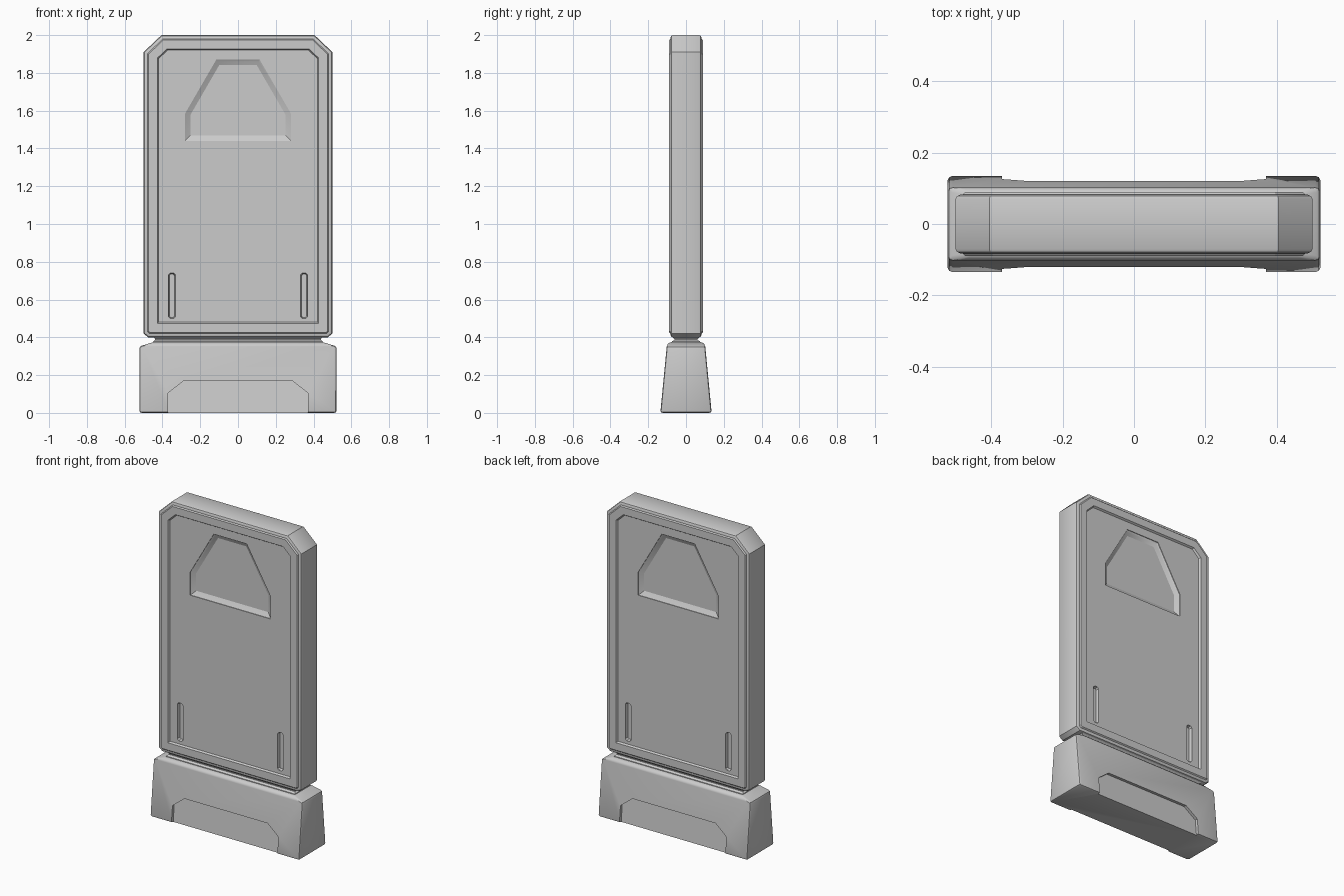
import bpy, bmesh
from mathutils import Vector

if "Cube" in bpy.data.objects:
    bpy.data.objects.remove(bpy.data.objects["Cube"])


def loft(name, rings):
    """Skin a stack of equal-length point rings and cap both ends."""
    bm = bmesh.new()
    vs = [[bm.verts.new(p) for p in r] for r in rings]
    n = len(rings[0])
    for a, b in zip(vs, vs[1:]):
        for i in range(n):
            j = (i + 1) % n
            bm.faces.new((a[i], a[j], b[j], b[i]))
    bm.faces.new(vs[0])
    bm.faces.new(vs[-1])
    bmesh.ops.recalc_face_normals(bm, faces=bm.faces)
    me = bpy.data.meshes.new(name)
    bm.to_mesh(me)
    bm.free()
    ob = bpy.data.objects.new(name, me)
    bpy.context.collection.objects.link(ob)
    return ob


def inset(pts, d):
    """Move every edge of a convex counter-clockwise outline inward by d."""
    out = []
    for i, p in enumerate(pts):
        p = Vector(p)
        e0 = (p - Vector(pts[i - 1])).normalized()
        e1 = (Vector(pts[(i + 1) % len(pts)]) - p).normalized()
        n0, n1 = Vector((-e0.y, e0.x)), Vector((-e1.y, e1.x))
        out.append(p + (n0 + n1) * d / (1 + n0.dot(n1)))
    return out


def upright(name, outline, steps, side=1, slope=0):
    """Loft an x-z outline through (inset, y) steps."""
    return loft(name, [[(p[0], side * (y + slope * p[1]), p[1]) for p in inset(outline, d)]
                       for d, y in steps])


def block(name, levels):
    """Loft rectangles given as (half x, half y, z)."""
    return loft(name, [[(-x, -y, z), (x, -y, z), (x, y, z), (-x, y, z)] for x, y, z in levels])


def mirrored(half):
    return half + [(-x, z) for x, z in reversed(half)]


def cut(target, cutter):
    cutter.hide_render = True
    cutter.hide_set(True)
    m = target.modifiers.new("cut", "BOOLEAN")
    m.operation = "DIFFERENCE"
    m.solver = "EXACT"
    m.object = cutter


def bevel(ob, width, segments=2):
    m = ob.modifiers.new("bevel", "BEVEL")
    m.width, m.segments = width, segments
    m.limit_method = "ANGLE"
    m.angle_limit = 0.4


# Slab with stepped rim and sunken panel on both faces
slab_outline = mirrored([(0.475, 0.4), (0.5, 0.42), (0.5, 1.91), (0.405, 2.0)])
face = [(0, 0.07), (0.004, 0.078), (0.012, 0.082), (0.02, 0.082), (0.026, 0.089),
        (0.073, 0.089), (0.08, 0.078)]
steps = [(d, -y) for d, y in reversed(face)] + face
slab = upright("slab", slab_outline, steps)

# Base block and neck
base = block("base", [(0.522, 0.136, 0), (0.522, 0.102, 0.352), (0.45, 0.092, 0.374)])
bevel(base, 0.012)
neck = block("neck", [(0.45, 0.075, 0.36), (0.45, 0.075, 0.378), (0.44, 0.062, 0.386),
                      (0.44, 0.062, 0.392), (0.45, 0.075, 0.405)])

# Recesses, repeated front and back
window = mirrored([(0.28, 1.44), (0.28, 1.585), (0.115, 1.87)])
foot = mirrored([(0.37, -0.05), (0.37, 0.105), (0.29, 0.168)])
for side, tag in ((1, "front"), (-1, "back")):
    cut(slab, upright("window_cutter_" + tag, window,
                      [(0, -0.12), (0, -0.074), (0.01, -0.068), (0.028, -0.058)], side))
    for x in (-0.35, 0.35):
        slot = [(x + a, z) for a, z in ((-0.01, 0.5), (0.01, 0.5), (0.019, 0.51), (0.019, 0.73),
                                        (0.01, 0.74), (-0.01, 0.74), (-0.019, 0.73), (-0.019, 0.51))]
        cut(slab, upright("slot_cutter_" + tag, slot,
                          [(0, -0.12), (0, -0.074), (0.006, -0.06)], side))
    cut(base, upright("foot_cutter_" + tag, foot, [(0, -0.2), (0, -0.118)], side, 0.096))

# Smooth shading with crisp edges
for ob in (slab, base, neck):
    bpy.ops.object.select_all(action="DESELECT")
    ob.select_set(True)
    bpy.context.view_layer.objects.active = ob
    for m in list(ob.modifiers):
        bpy.ops.object.modifier_apply(modifier=m.name)
    bpy.ops.object.shade_smooth_by_angle(angle=0.5)
for ob in list(bpy.data.objects):
    if "cutter" in ob.name:
        bpy.data.objects.remove(ob)
